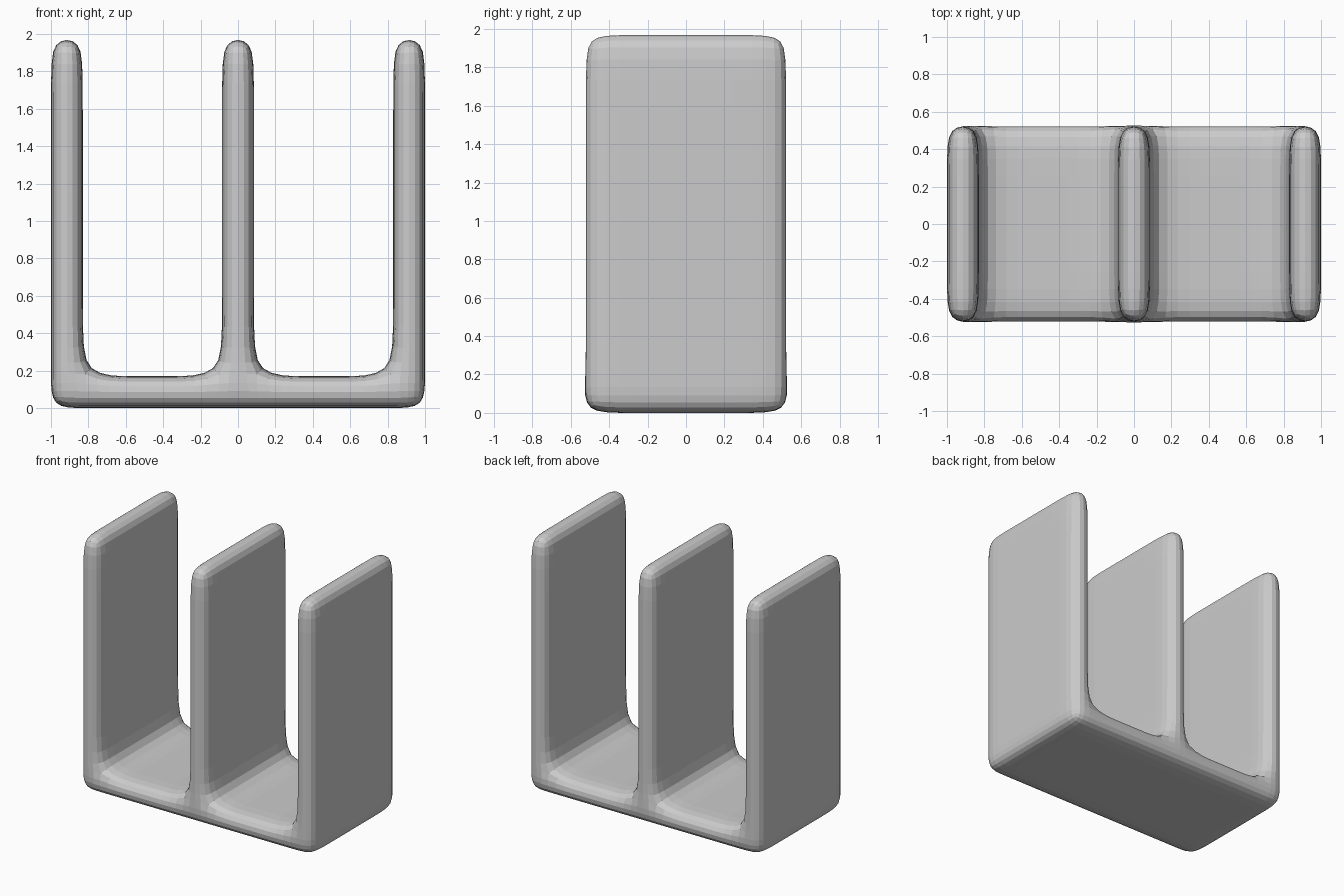
import bpy
import bmesh

cube = bpy.data.objects.get("Cube")
if cube:
    bpy.data.objects.remove(cube, do_unlink=True)

grey = bpy.data.materials.new("plain grey")
grey.use_nodes = True
colour = (0.6, 0.6, 0.6, 1)
grey.diffuse_color = colour
grey.node_tree.nodes["Principled BSDF"].inputs["Base Color"].default_value = colour

# Control cage lines: walls, base and the loops that set each rounding
right = [0.085, 0.38, 0.54, 0.83, 1.0]
xs = [-x for x in reversed(right)] + right
ys = [-0.53, -0.33, 0.33, 0.53]
zs = [0.0, 0.17, 0.43, 1.76, 1.977]
wall_columns = (0, 4, 8)


def is_solid(i, j, k):
    """Base row everywhere, three walls above it."""
    inside = 0 <= i < len(xs) - 1 and 0 <= j < len(ys) - 1 and 0 <= k < len(zs) - 1
    return inside and (k == 0 or i in wall_columns)


bm = bmesh.new()
verts = {}


def vert(key):
    if key not in verts:
        i, j, k = key
        verts[key] = bm.verts.new((xs[i], ys[j], zs[k]))
    return verts[key]


# Skin the outside of the solid cells
for i in range(len(xs) - 1):
    for j in range(len(ys) - 1):
        for k in range(len(zs) - 1):
            if not is_solid(i, j, k):
                continue
            cell = (i, j, k)
            for axis in range(3):
                for side in (0, 1):
                    near = list(cell)
                    near[axis] += 2 * side - 1
                    if is_solid(*near):
                        continue
                    u, v = (axis + 1) % 3, (axis + 2) % 3
                    ring = []
                    for a, b in ((0, 0), (1, 0), (1, 1), (0, 1)):
                        key = list(cell)
                        key[axis] += side
                        key[u] += a
                        key[v] += b
                        ring.append(vert(tuple(key)))
                    bm.faces.new(ring if side else ring[::-1])

mesh = bpy.data.meshes.new("three_wall_holder")
bm.to_mesh(mesh)
bm.free()
mesh.materials.append(grey)
holder = bpy.data.objects.new("three_wall_holder", mesh)
bpy.context.collection.objects.link(holder)

# Soft rounded edges
soft = holder.modifiers.new("rounding", "SUBSURF")
soft.levels = soft.render_levels = 2
